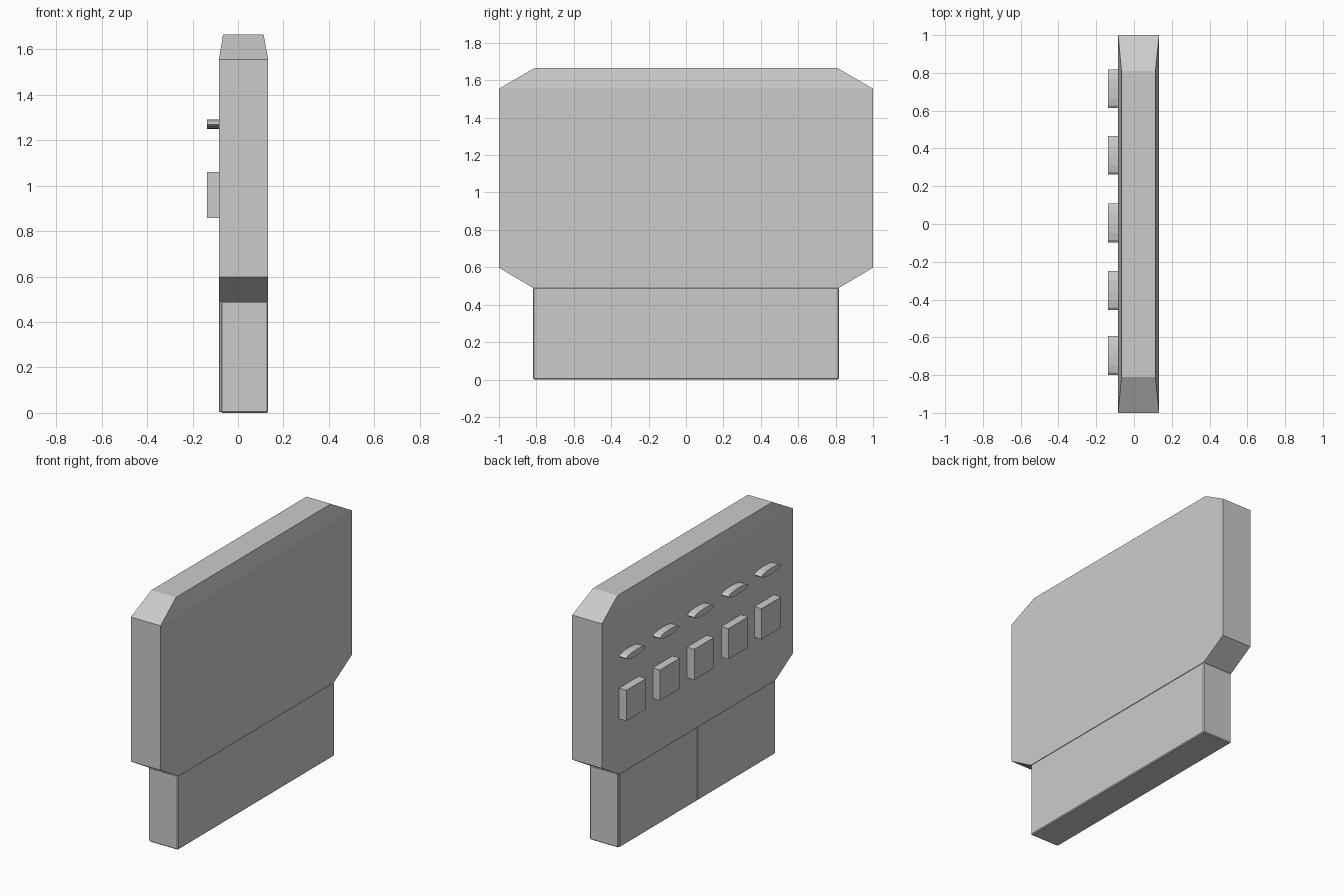
import bpy, bmesh, math

if "Cube" in bpy.data.objects:
    bpy.data.objects.remove(bpy.data.objects["Cube"])

X0, X1 = -0.084, 0.133      # body faces
XB = -0.137                 # outer face of the buttons


def make(name, bm):
    bmesh.ops.recalc_face_normals(bm, faces=bm.faces[:])
    me = bpy.data.meshes.new(name)
    bm.to_mesh(me)
    bm.free()
    ob = bpy.data.objects.new(name, me)
    bpy.context.scene.collection.objects.link(ob)
    return ob


def loft(name, rings):
    """Closed skin through rings of equal point count."""
    bm = bmesh.new()
    vs = [[bm.verts.new(p) for p in ring] for ring in rings]
    n = len(vs[0])
    for a, b in zip(vs, vs[1:]):
        for i in range(n):
            j = (i + 1) % n
            bm.faces.new((a[i], a[j], b[j], b[i]))
    bm.faces.new(vs[0][::-1])
    bm.faces.new(vs[-1])
    return make(name, bm)


def rect(z, hy, x0, x1):
    return [(x0, -hy, z), (x1, -hy, z), (x1, hy, z), (x0, hy, z)]


def box(name, x0, x1, y0, y1, z0, z1, bevel=0.0):
    ob = loft(name, [[(x0, y0, z), (x1, y0, z), (x1, y1, z), (x0, y1, z)]
                     for z in (z0, z1)])
    if bevel:
        m = ob.modifiers.new("edge", 'BEVEL')
        m.width = bevel
        m.segments = 1
    return ob


# Wide upper housing with chamfered shoulders and tapered top
loft("upper_housing", [rect(0.49, 0.818, X0, X1), rect(0.598, 1.0, X0, X1),
                       rect(1.555, 1.0, X0, X1), rect(1.665, 0.81, -0.066, 0.113)])

# Narrow plinth, with two thin panels meeting in the middle
box("plinth", X0 + 0.008, X1, -0.818, 0.818, 0, 0.492, 0.006)
for side, y in (("right", -0.408), ("left", 0.408)):
    box("panel_" + side, X0, X0 + 0.02, y - 0.407, y + 0.407, 0.004, 0.492, 0.004)

# Row of square buttons with a lens-shaped lug above each
for i, y in enumerate((-0.697, -0.352, 0.005, 0.364, 0.716)):
    box(f"button_{i + 1}", XB, X0 + 0.01, y - 0.103, y + 0.103, 0.857, 1.06)
    angles = [2 * math.pi * k / 12 for k in range(12)]
    loft(f"lug_{i + 1}", [[(x, y + 0.103 * math.cos(a), 1.27 + 0.021 * math.sin(a))
                           for a in angles] for x in (XB, X0 + 0.01)])
